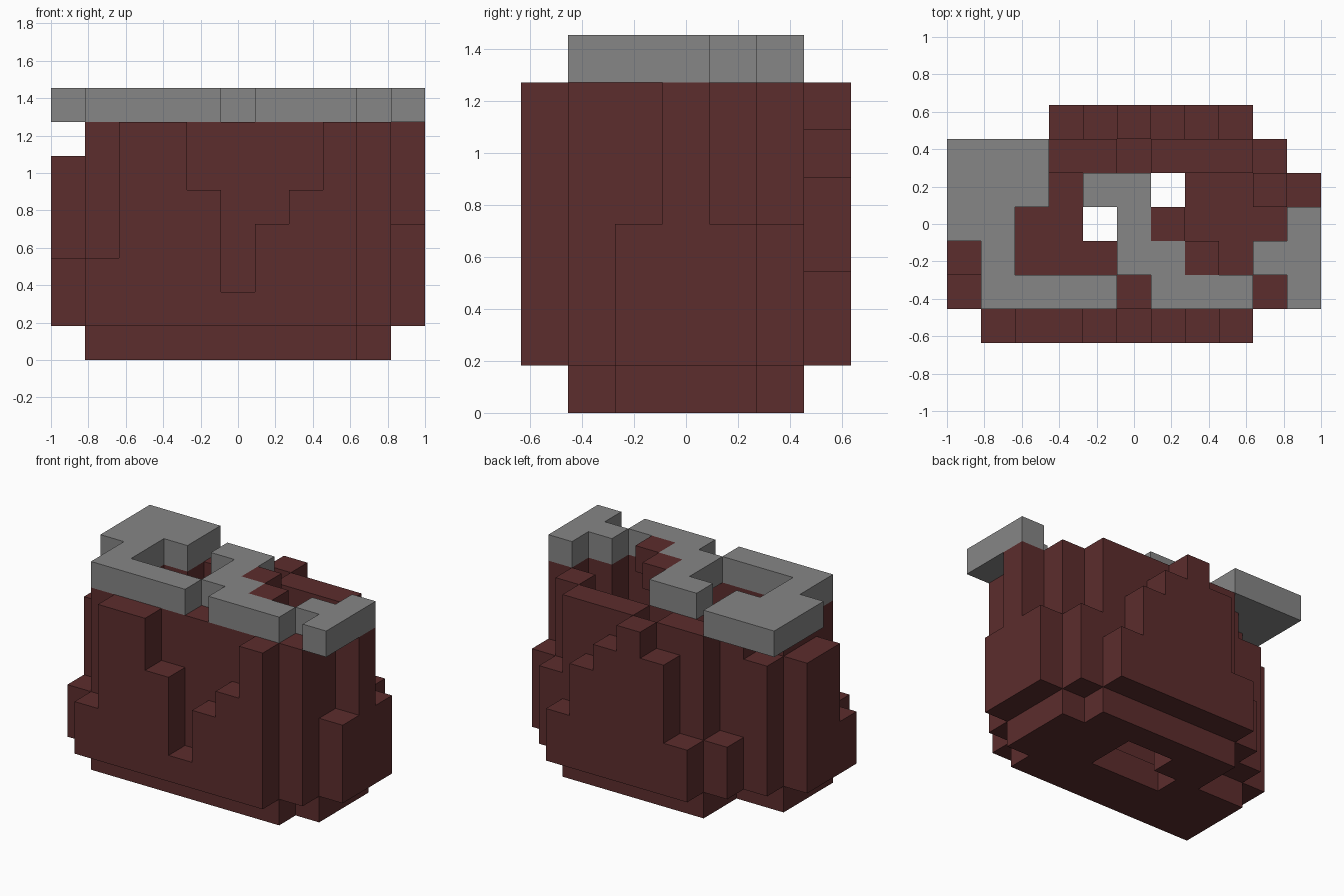
import bpy, bmesh
from mathutils import Vector

old = bpy.data.objects.get("Cube")
if old:
    bpy.data.objects.remove(old, do_unlink=True)

UNIT = 2 / 11                      # edge length of one block
ORIGIN = Vector((-5.5, -3.5, 0))   # corner of the block grid
AXES = [Vector((1, 0, 0)), Vector((0, 1, 0)), Vector((0, 0, 1))]


def make_material(name, colour):
    mat = bpy.data.materials.new(name)
    mat.use_nodes = True
    mat.diffuse_color = (*colour, 1)
    mat.node_tree.nodes["Principled BSDF"].inputs["Base Color"].default_value = (*colour, 1)
    return mat


def fill(cells, columns, rows, bottom, top):
    """Add a solid run of blocks: inclusive columns (x) and rows (y), bottom to top height."""
    for i in range(columns[0], columns[-1] + 1):
        for j in range(rows[0], rows[-1] + 1):
            cells.update((i, j, k) for k in range(bottom, top))


def stepped_row(cells, first, row, heights):
    """Neighbouring columns of blocks along x, each with its own height."""
    for step, height in enumerate(heights):
        fill(cells, [first + step], [row], 1, height)


def build_skin(name, cells, occupied, mat):
    """Make one mesh from the exposed sides of the blocks."""
    bm = bmesh.new()
    verts = {}

    def vert(p):
        key = tuple(round(c) for c in p)
        if key not in verts:
            verts[key] = bm.verts.new((p + ORIGIN) * UNIT)
        return verts[key]

    for cell in sorted(cells):
        for n, axis in enumerate(AXES):
            u, v = AXES[(n + 1) % 3], AXES[(n + 2) % 3]
            for side in (0, 1):
                beside = Vector(cell) + axis * (2 * side - 1)
                if tuple(int(c) for c in beside) in occupied:
                    continue
                p = Vector(cell) + axis * side
                loop = [p, p + u, p + u + v, p + v]
                bm.faces.new([vert(q) for q in (loop if side else reversed(loop))])
    mesh = bpy.data.meshes.new(name)
    bm.to_mesh(mesh)
    bm.free()
    mesh.materials.append(mat)
    bpy.context.collection.objects.link(bpy.data.objects.new(name, mesh))


body, rim = set(), set()
FULL = 7

# Floor with an irregular opening
fill(body, [1, 8], [1, 3], 0, 1)
fill(body, [3, 8], [4, 5], 0, 1)
fill(body, [9], [2, 4], 0, 1)
opening = set()
fill(opening, [4, 6], [3], 0, 1)
fill(opening, [5, 6], [4], 0, 1)
body -= opening

# Front wall and its stepped outer layer
fill(body, [1, 9], [1], 1, FULL)
stepped_row(body, 1, 0, [3, FULL, FULL, 5, 2, 4, 5, FULL])

# Back wall and its stepped outer layer
stepped_row(body, 2, 5, [3, FULL, FULL, 6, FULL, FULL, FULL, 4])
stepped_row(body, 3, 6, [3, 6, FULL, 6, 5, 3])

# Right side wall
fill(body, [1], [2, 3], 1, FULL)
stepped_row(body, 1, 4, [6, FULL])
fill(body, [0], [1], 1, 3)
fill(body, [0], [2, 3], 1, 6)

# Left side wall
for row in (2, 4):
    stepped_row(body, 9, row, [FULL, 4])
fill(body, [10], [3], 1, FULL)

# Two loose blocks level with the rim
for column, row in ((7, 2), (6, 3)):
    fill(body, [column], [row], FULL, FULL + 1)

# Broken rim: runs of columns along each row
runs = {
    1: [[1, 4], [6, 8], [10]],
    2: [[1], [5, 6], [9, 10]],
    3: [[0, 1], [5], [10]],
    4: [[0, 2], [4, 5]],
    5: [[0, 2]],
}
for row, spans in runs.items():
    for span in spans:
        fill(rim, span, [row], FULL, FULL + 1)

occupied = body | rim
build_skin("hollow_body", body, occupied, make_material("dark red brown", (0.107, 0.026, 0.026)))
build_skin("broken_rim", rim, occupied, make_material("stone grey", (0.238, 0.238, 0.238)))
